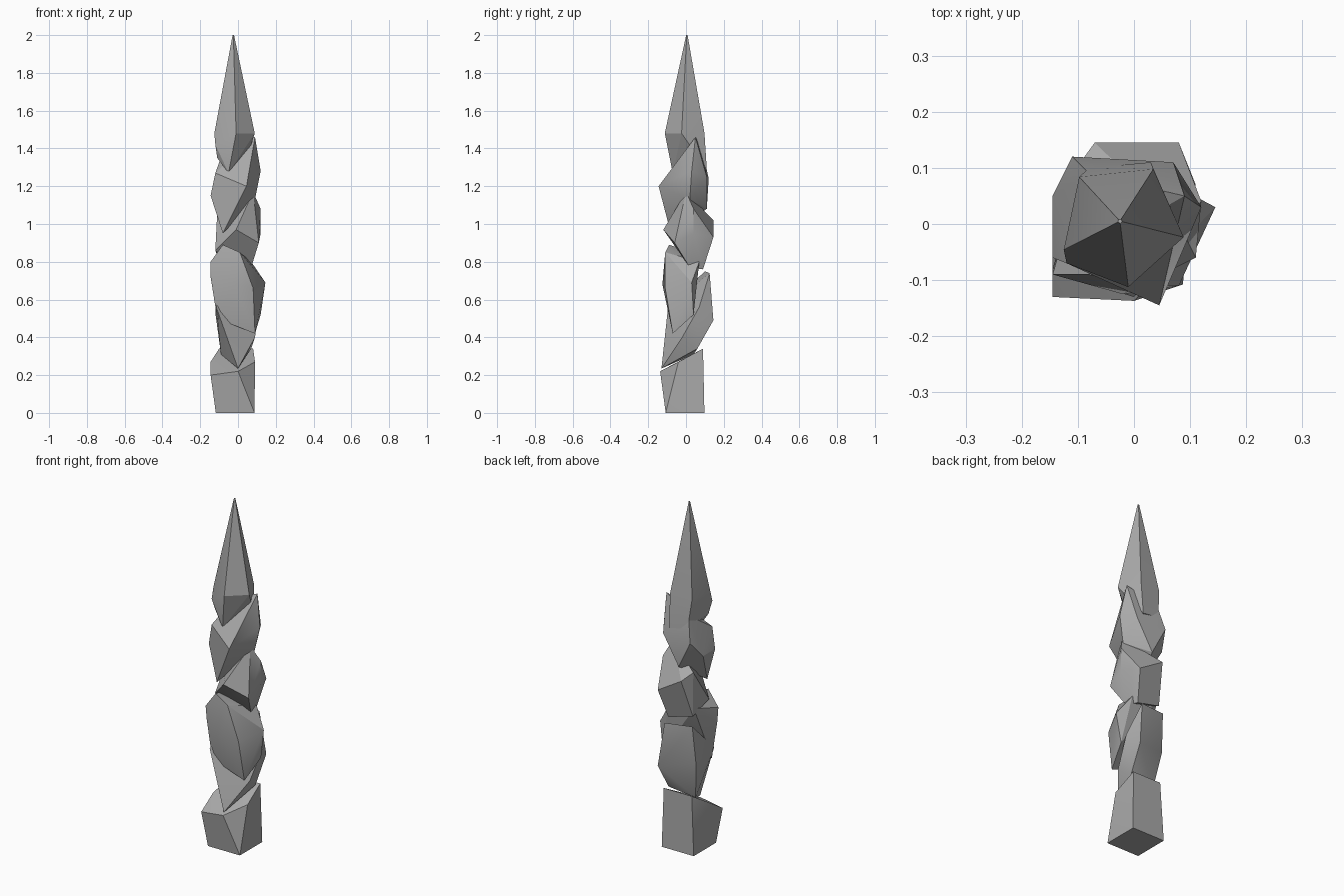
import bpy, bmesh, math

if "Cube" in bpy.data.objects:
    bpy.data.objects.remove(bpy.data.objects["Cube"])

grey = bpy.data.materials.new("stone grey")
grey.diffuse_color = (0.4, 0.4, 0.4, 1)
grey.use_nodes = True
grey.node_tree.nodes["Principled BSDF"].inputs["Base Color"].default_value = grey.diffuse_color


def ring(n, r, z, phase, cx=0.0, cy=0.0):
    """Corner points of a regular polygon."""
    return [(cx + r * math.cos(math.radians(phase) + math.tau * i / n),
             cy + r * math.sin(math.radians(phase) + math.tau * i / n), z)
            for i in range(n)]


def rock(name, points):
    """Faceted stone: the convex hull of a few corner points."""
    bm = bmesh.new()
    for p in points:
        bm.verts.new(p)
    res = bmesh.ops.convex_hull(bm, input=bm.verts[:])
    junk = {g for g in res["geom_interior"] + res["geom_unused"]
            if isinstance(g, bmesh.types.BMVert)}
    bmesh.ops.delete(bm, geom=list(junk), context='VERTS')
    bmesh.ops.dissolve_limit(bm, angle_limit=math.radians(3),
                             verts=bm.verts[:], edges=bm.edges[:])
    bmesh.ops.recalc_face_normals(bm, faces=bm.faces[:])
    me = bpy.data.meshes.new(name)
    bm.to_mesh(me)
    bm.free()
    me.materials.append(grey)
    ob = bpy.data.objects.new(name, me)
    bpy.context.collection.objects.link(ob)
    # Soften shallow creases, keep the strong ones sharp
    bpy.ops.object.select_all(action='DESELECT')
    ob.select_set(True)
    bpy.context.view_layer.objects.active = ob
    bpy.ops.object.shade_smooth_by_angle(angle=math.radians(25))


# Square foot with a top that slopes up to the back
rock("base_block", ring(4, 0.145, 0.0, 45, -0.015, -0.005) + [
    (-.145, -.13, .20), (0, -.137, .22), (.09, -.04, .27),
    (.08, .09, .34), (-.10, .09, .34), (-.145, -.02, .27)])

# Four interlocking stones, leaning in alternate directions
rock("lower_stone", [
    (0, -.13, .235), (.09, -.02, .40), (.07, .06, .34), (-.09, .04, .31),
    (-.115, -.095, .56), (.08, .145, .49), (-.12, .08, .53),
    (.11, .07, .56), (-.11, .10, .75), (.05, .125, .74)])

rock("middle_stone", [
    (.09, -.07, .42), (-.11, -.08, .50), (.12, .04, .52),
    (-.02, -.125, .68), (.08, -.11, .66), (-.145, -.08, .72),
    (-.145, -.09, .80), (-.08, -.09, .89), (.145, .03, .69),
    (.01, -.11, .85), (-.10, .07, .84), (.07, .07, .80)])

rock("upper_middle_stone", [
    (.07, .02, .77), (.05, .09, .76), (-.12, -.04, .86), (-.10, .08, .80),
    (.11, -.06, .90), (.12, .04, .95), (.08, .145, .93), (-.07, .145, 1.02),
    (-.01, -.12, .97), (.12, .04, 1.08), (.08, 0, 1.17), (-.11, .09, 1.06)])

rock("upper_stone", [
    (-.08, -.08, .95), (-.145, -.06, 1.15), (-.145, .05, 1.15),
    (-.12, -.07, 1.27), (.045, -.145, 1.20), (.09, .02, 1.13),
    (.12, .03, 1.28), (-.03, .11, 1.08), (.07, .11, 1.25),
    (-.11, .12, 1.24), (.09, .05, 1.46), (-.08, .09, 1.38)])

# Pentagonal spire with a blunt point and a ragged underside
rock("spire", ring(5, 0.004, 2.0, -12, -0.025, 0.005)
     + ring(5, 0.113, 1.48, -12, -0.022, 0) + [
    (-.12, -.07, 1.42), (-.11, -.05, 1.35), (-.05, -.07, 1.27),
    (-.08, .10, 1.31), (.03, .11, 1.29)])
